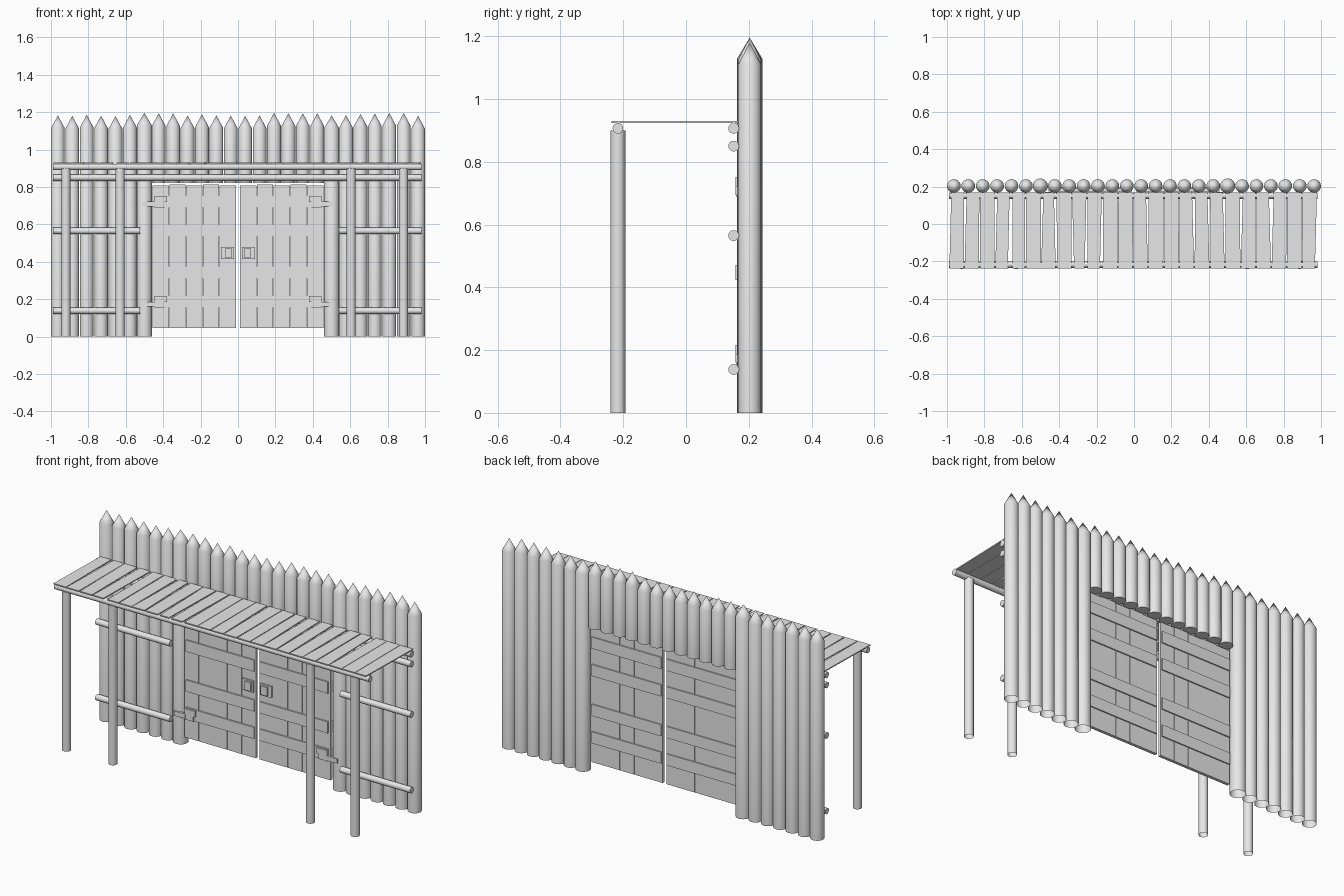
import bpy, bmesh, math, random
from mathutils import Matrix, Vector

random.seed(4)
cube = bpy.data.objects.get("Cube")
if cube:
    bpy.data.objects.remove(cube, do_unlink=True)

wood = bpy.data.materials.new("plain grey wood")
wood.use_nodes = True
wood.diffuse_color = (0.8, 0.8, 0.8, 1)
wood.node_tree.nodes["Principled BSDF"].inputs["Base Color"].default_value = (0.8, 0.8, 0.8, 1)


def finish(name, bm, smooth=False):
    bmesh.ops.recalc_face_normals(bm, faces=bm.faces)
    mesh = bpy.data.meshes.new(name)
    bm.to_mesh(mesh)
    bm.free()
    mesh.materials.append(wood)
    ob = bpy.data.objects.new(name, mesh)
    bpy.context.collection.objects.link(ob)
    if smooth:
        bpy.ops.object.select_all(action='DESELECT')
        ob.select_set(True)
        bpy.context.view_layer.objects.active = ob
        bpy.ops.object.shade_smooth_by_angle(angle=math.radians(35))
    return ob


def box(name, x, y, z):
    """Box from (low, high) ranges on each axis."""
    bm = bmesh.new()
    bmesh.ops.create_cube(bm, size=1)
    for v in bm.verts:
        v.co = Vector([(r[0] + r[1]) / 2 + c * (r[1] - r[0]) for r, c in zip((x, y, z), v.co)])
    return finish(name, bm)


def log(name, x, y, r, z0, z1, tip=0, open_bottom=False):
    """Upright log, optionally with a pointed top."""
    bm = bmesh.new()
    rings = []
    n = 20
    for z in (z0, z1):
        rings.append([bm.verts.new((x + r * math.cos(2 * math.pi * i / n),
                                    y + r * math.sin(2 * math.pi * i / n), z)) for i in range(n)])
    low, high = rings
    peak = bm.verts.new((x, y, z1 + tip)) if tip else None
    for i in range(n):
        j = (i + 1) % n
        bm.faces.new((low[i], low[j], high[j], high[i]))
        if tip:
            bm.faces.new((high[i], high[j], peak))
    if not tip:
        bm.faces.new(high)
    if not open_bottom:
        bm.faces.new(low[::-1])
    return finish(name, bm, True)


def rail(name, x0, x1, y, z, r=0.017):
    """Round pole lying along x."""
    bm = bmesh.new()
    bmesh.ops.create_cone(bm, cap_ends=True, segments=16, radius1=r, radius2=r, depth=x1 - x0,
                          matrix=Matrix.Translation(((x0 + x1) / 2, y, z))
                          @ Matrix.Rotation(math.pi / 2, 4, 'Y'))
    return finish(name, bm, True)


# Palisade of pointed logs, the middle ones cut short above the gate
COUNT, WALL_Y = 26, 0.203
for i in range(COUNT):
    x = -0.963 + i * 1.926 / (COUNT - 1)
    over_gate = 7 <= i <= 18
    shoulder = 1.118 + random.uniform(-0.008, 0.012)
    r = 0.0405 if i in (6, 19) else 0.0365
    log(f"palisade_log_{i + 1}", x, WALL_Y, r, 0.82 if over_gate else 0, shoulder,
        0.068, not over_gate)

# Rails along the wall and under the front edge of the roof
rail("roof_rail_back", -0.988, 0.98, 0.152, 0.907)
rail("roof_rail_front", -0.988, 0.98, -0.217, 0.907)
rail("lintel_rail", -0.988, 0.98, 0.152, 0.85)
for level, z in (("upper", 0.565), ("lower", 0.138)):
    rail(f"right_{level}_rail", -0.988, -0.525, 0.152, z)
    rail(f"left_{level}_rail", 0.54, 0.98, 0.152, z)

# Roof posts
for i, x in enumerate((-0.92, -0.63, 0.605, 0.885)):
    log(f"roof_post_{i + 1}", x, -0.217, 0.024, 0, 0.9, open_bottom=True)

# Roof planks with uneven edges
PLANKS = 24
step = 1.97 / PLANKS
for i in range(PLANKS):
    plank = box(f"roof_plank_{i + 1}", (0, 1), (-0.238, 0.168), (0.924, 0.93))
    x0 = -0.99 + i * step
    gaps = [[random.choice((0.001, 0.002, 0.003, 0.013)) for _ in range(2)] for _ in range(2)]
    for v in plank.data.vertices:
        side, end = int(v.co.x > 0.5), int(v.co.y > 0)
        gap = gaps[side][end]
        v.co.x = x0 + (step - gap if side else gap)

# Gate doors, mirrored about the centre
BATTENS = ((0.155, 0.22), (0.31, 0.375), (0.535, 0.60), (0.69, 0.755))
for side, s in (("left", 1), ("right", -1)):
    def span(a, b):
        return tuple(sorted((s * a, s * b)))

    width = 0.448 / 5
    for k in range(5):
        a = 0.01 + k * width
        box(f"{side}_door_plank_{k + 1}", span(a + 0.001, a + width - 0.001),
            (0.175, 0.192), (0.045, 0.808 + 0.004 * (k % 2)))
    for k, z in enumerate(BATTENS):
        box(f"{side}_door_front_batten_{k + 1}", span(0.018, 0.444), (0.167, 0.176), z)
        box(f"{side}_door_back_batten_{k + 1}", span(0.018, 0.455), (0.191, 0.199), z)

    # Hinges at the top and bottom battens
    for level, z in (("lower", 0.155), ("upper", 0.69)):
        box(f"{side}_{level}_hinge_plate", span(0.38, 0.446), (0.157, 0.168), (z + 0.029, z + 0.062))
        box(f"{side}_{level}_hinge_leaf", span(0.392, 0.446), (0.16, 0.168), (z, z + 0.03))
        box(f"{side}_{level}_hinge_strap", span(0.44, 0.51), (0.157, 0.17), (z + 0.005, z + 0.031))

    # Handle
    box(f"{side}_handle_plate", span(0.022, 0.092), (0.166, 0.176), (0.415, 0.48))
    box(f"{side}_handle_grip", span(0.032, 0.07), (0.157, 0.167), (0.423, 0.472))
